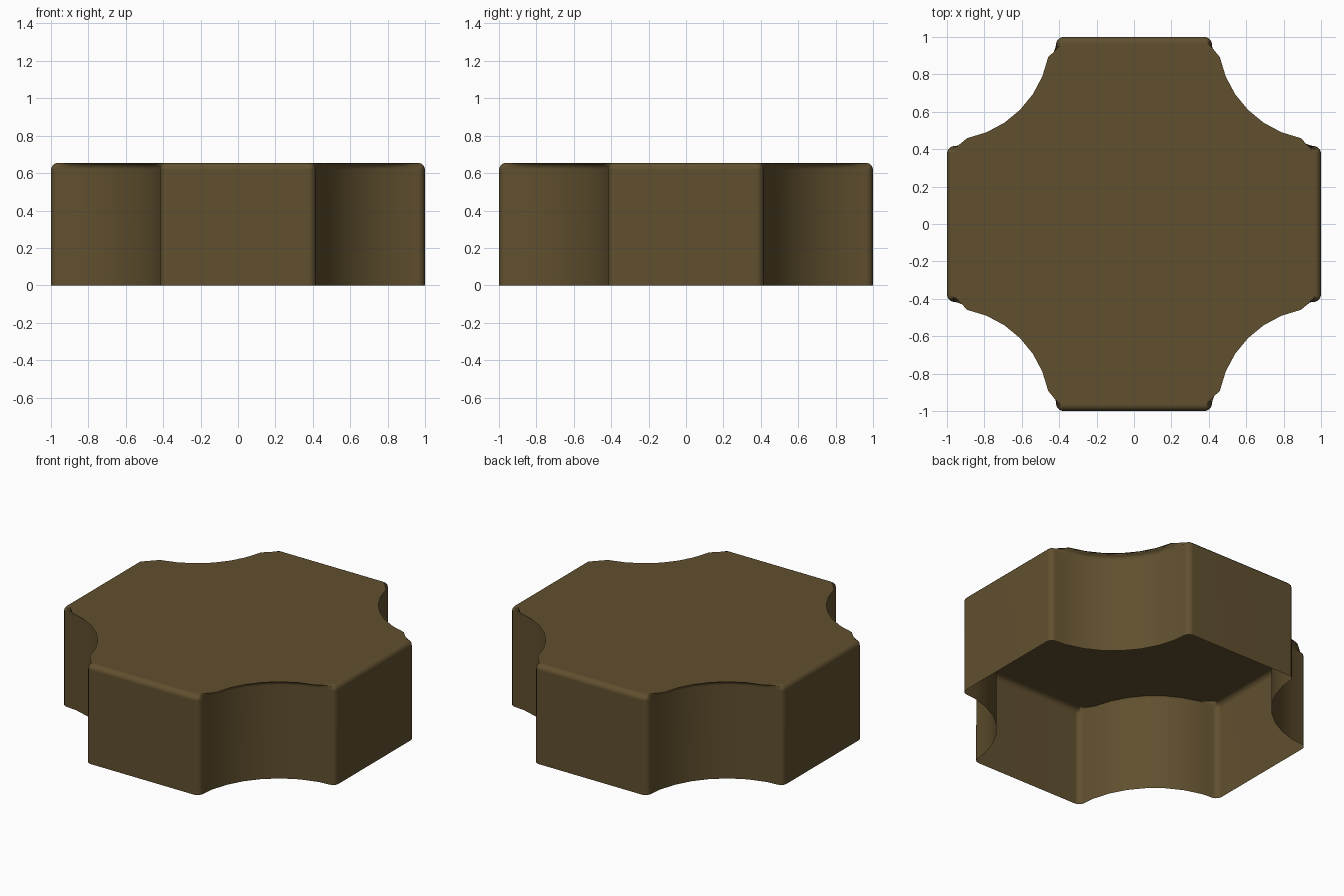
import bpy, bmesh, math

if "Cube" in bpy.data.objects:
    bpy.data.objects.remove(bpy.data.objects["Cube"])

HEIGHT = 0.655
RADIUS = 0.587      # radius of the scooped corners
SEGMENTS = 8        # facets per scoop

mat = bpy.data.materials.new("dark olive brown")
mat.diffuse_color = (0.118, 0.080, 0.028, 1)
mat.use_nodes = True
mat.node_tree.nodes["Principled BSDF"].inputs["Base Color"].default_value = mat.diffuse_color

# outline: four concave quarter circles centred on the corners of a square
outline, corners = [], set()
for q in range(4):
    c, s = round(math.cos(q * math.pi / 2)), round(math.sin(q * math.pi / 2))
    for i in range(SEGMENTS + 1):
        a = math.radians(270 - 90 * i / SEGMENTS)
        x, y = 1 + RADIUS * math.cos(a), 1 + RADIUS * math.sin(a)
        if i in (0, SEGMENTS):
            corners.add(len(outline))
        outline.append((c * x - s * y, s * x + c * y))

# thin shell: walls and a lid, open underneath
bm = bmesh.new()
low = [bm.verts.new((x, y, 0)) for x, y in outline]
high = [bm.verts.new((x, y, HEIGHT)) for x, y in outline]
n = len(outline)
for i in range(n):
    j = (i + 1) % n
    bm.faces.new((low[i], low[j], high[j], high[i]))
bm.faces.new(high)

# soften the upright corners and the top rim
edges = [bm.edges.get((low[i], high[i])) for i in corners]
edges += [bm.edges.get((high[i], high[(i + 1) % n])) for i in range(n)]
bmesh.ops.bevel(bm, geom=edges, offset=0.035, offset_type='OFFSET',
                segments=3, profile=0.5, affect='EDGES', clamp_overlap=True)
for f in bm.faces:
    f.smooth = True

mesh = bpy.data.meshes.new("scooped_cover")
bm.to_mesh(mesh)
bm.free()
mesh.materials.append(mat)
cover = bpy.data.objects.new("scooped_cover", mesh)
bpy.context.collection.objects.link(cover)

# keep the large faces flat while the bevels shade smoothly
mod = cover.modifiers.new("weighted normals", 'WEIGHTED_NORMAL')
mod.keep_sharp = True
